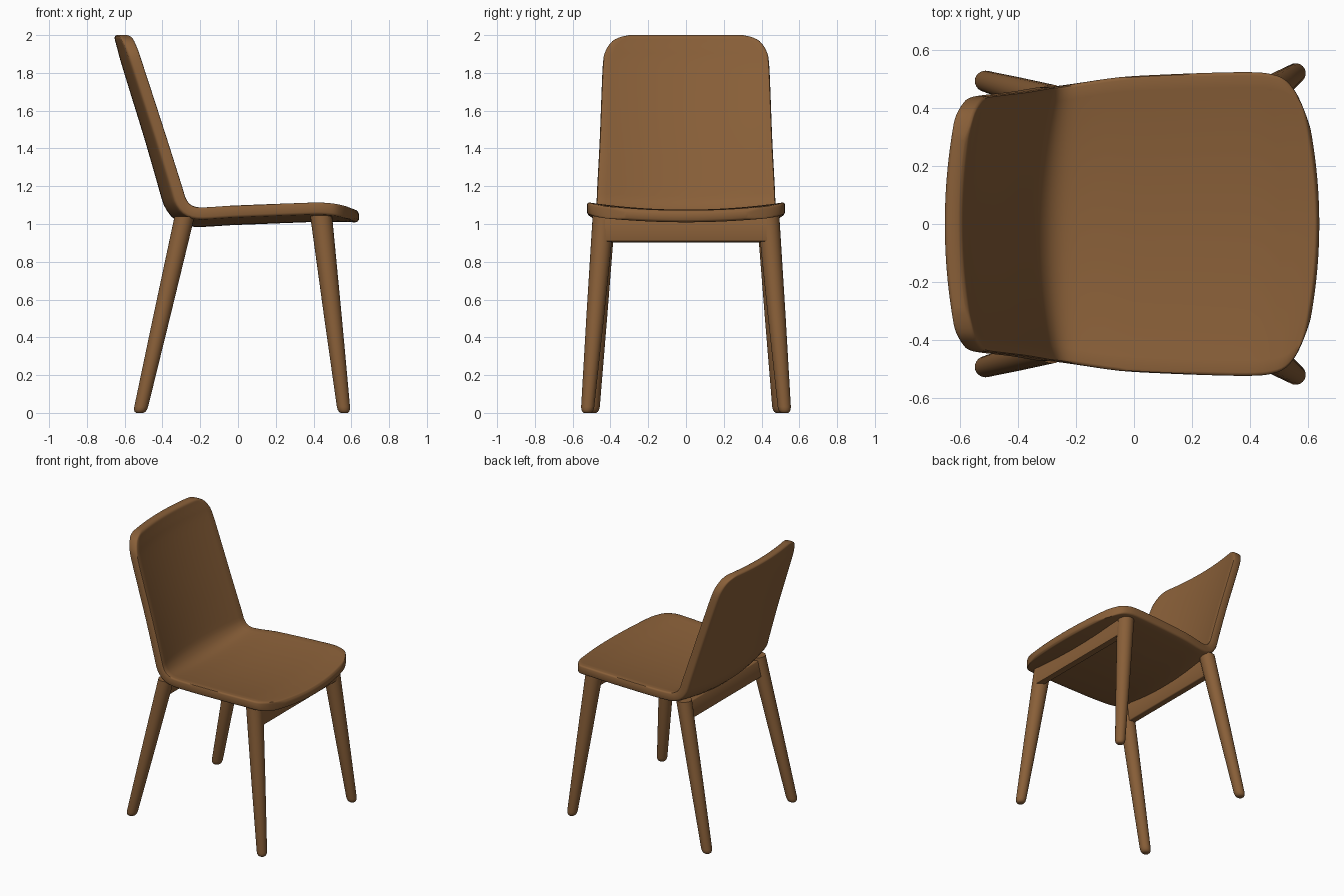
import bpy, bmesh, math
from mathutils import Vector

if "Cube" in bpy.data.objects:
    bpy.data.objects.remove(bpy.data.objects["Cube"])

wood = bpy.data.materials.new("brown wood")
wood.diffuse_color = (0.25, 0.115, 0.04, 1)
wood.use_nodes = True
wood.node_tree.nodes["Principled BSDF"].inputs["Base Color"].default_value = wood.diffuse_color


def finish(bm, name, angle=40):
    bmesh.ops.recalc_face_normals(bm, faces=bm.faces)
    me = bpy.data.meshes.new(name)
    bm.to_mesh(me)
    bm.free()
    ob = bpy.data.objects.new(name, me)
    bpy.context.collection.objects.link(ob)
    me.materials.append(wood)
    bpy.ops.object.select_all(action='DESELECT')
    ob.select_set(True)
    bpy.context.view_layer.objects.active = ob
    bpy.ops.object.shade_smooth_by_angle(angle=math.radians(angle))
    return ob


def bridge(bm, a, b):
    n = len(a)
    for k in range(n):
        bm.faces.new((a[k], a[(k + 1) % n], b[(k + 1) % n], b[k]))


def spline(rows, steps):
    """Catmull-Rom through rows of numbers."""
    out = []
    for i in range(len(rows) - 1):
        p = [rows[max(0, min(len(rows) - 1, i + k))] for k in (-1, 0, 1, 2)]
        for s in range(steps):
            t = s / steps
            out.append([0.5 * (2 * b + (c - a) * t + (2 * a - 5 * b + 4 * c - d) * t * t
                               + (3 * b - a - 3 * c + d) * t ** 3)
                        for a, b, c, d in zip(*p)])
    return out + [list(rows[-1])]


# Moulded seat and back: one curved shell, front edge to top of back.
# x, z, half width, sag, front bow, thickness direction (0 down, 90 back), edge rounding
ROWS = [
    (0.640, 1.095, 0.330, 0.025, 0.07, 0, 0.016),
    (0.630, 1.100, 0.400, 0.027, 0.07, 0, 0.002),
    (0.615, 1.103, 0.460, 0.030, 0.07, 0, 0),
    (0.580, 1.107, 0.500, 0.033, 0.06, 0, 0),
    (0.530, 1.110, 0.517, 0.035, 0.05, 0, 0),
    (0.450, 1.112, 0.524, 0.036, 0.03, 0, 0),
    (0.300, 1.108, 0.523, 0.037, 0.01, 0, 0),
    (0.100, 1.102, 0.516, 0.039, 0, 0, 0),
    (-0.050, 1.097, 0.507, 0.040, 0, 0, 0),
    (-0.180, 1.092, 0.488, 0.044, 0, 5, 0),
    (-0.235, 1.102, 0.477, 0.055, 0, 30, 0),
    (-0.265, 1.135, 0.473, 0.065, 0, 60, 0),
    (-0.285, 1.200, 0.470, 0.070, 0, 82, 0),
    (-0.358, 1.440, 0.457, 0.070, 0, 90, 0),
    (-0.440, 1.700, 0.447, 0.068, 0, 90, 0),
    (-0.491, 1.860, 0.439, 0.066, 0, 90, 0),
    (-0.508, 1.920, 0.424, 0.065, 0, 90, 0),
    (-0.522, 1.968, 0.390, 0.064, 0, 90, 0),
    (-0.527, 1.990, 0.345, 0.064, 0, 90, 0.002),
    (-0.529, 2.000, 0.300, 0.064, 0, 90, 0.014),
]
T, E, N = 0.064, 0.012, 24
bm = bmesh.new()
rings = []
for x, z, w, sag, bow, ang, e in spline(ROWS, 3):
    a = math.radians(ang)
    d = Vector((-math.sin(a), 0, -math.cos(a)))
    e = max(e, 0)
    across = [(w - E) * (2 * j / N - 1) for j in range(N + 1)]
    section = [(y, e) for y in across]
    section += [(w - E * 0.3, e + E * 0.3), (w, e + E), (w, T - e - E), (w - E * 0.3, T - e - E * 0.3)]
    section += [(y, T - e) for y in reversed(across)]
    section += [(-w + E * 0.3, T - e - E * 0.3), (-w, T - e - E), (-w, e + E), (-w + E * 0.3, e + E * 0.3)]
    ring = []
    for y, depth in section:
        q = (y / 0.5) ** 2
        p = Vector((x - bow * q, y, z)) + d * (sag * (1 - q) + depth)
        ring.append(bm.verts.new(p))
    rings.append(ring)
for r0, r1 in zip(rings, rings[1:]):
    bridge(bm, r0, r1)
for ring in (rings[0], rings[-1]):
    bot = ring[N + 5:2 * N + 6][::-1]
    for j in range(N):
        bm.faces.new((ring[j], ring[j + 1], bot[j + 1], bot[j]))
    bm.faces.new([ring[N]] + ring[N + 1:N + 5] + [bot[N]])
    bm.faces.new([bot[0]] + ring[2 * N + 6:] + [ring[0]])
finish(bm, "seat_and_back_shell", 50)


# Tapered splayed legs with rounded feet
def leg(name, foot, top, r0, r1):
    bm = bmesh.new()
    foot, top = Vector(foot), Vector(top)
    prev = None
    for h, k in ((0, 0.55), (0.006, 0.78), (0.016, 0.93), (0.032, 1), (0.5, 1), (top.z, 1)):
        f = h / top.z
        c = foot.lerp(top, f)
        r = (r0 + (r1 - r0) * min(1, f * 1.1)) * k
        ring = [bm.verts.new((c.x + r * math.cos(i * math.tau / 24),
                              c.y + r * math.sin(i * math.tau / 24), h)) for i in range(24)]
        if prev:
            bridge(bm, prev, ring)
        else:
            bm.faces.new(ring)
        prev = ring
    bm.faces.new(prev)
    finish(bm, name, 50)


for side, s in (("left", -1), ("right", 1)):
    leg("front_leg_" + side, (0.562, 0.523 * s, 0), (0.44, 0.436 * s, 1.045), 0.034, 0.058)
    leg("rear_leg_" + side, (-0.52, 0.495 * s, 0), (-0.283, 0.428 * s, 1.04), 0.036, 0.053)


# Aprons joining each pair of legs, leaning with the legs
def apron(name, x_low, x_high, half, z0, z1, thick):
    bm = bmesh.new()
    rings = []
    for s in (-1, 1):
        rings.append([bm.verts.new((x + o, s * half, z)) for x, z, o in (
            (x_low, z0, -thick / 2), (x_low, z0, thick / 2),
            (x_high, z1, thick / 2), (x_high, z1, -thick / 2))])
        bm.faces.new(rings[-1])
    bridge(bm, *rings)
    bmesh.ops.bevel(bm, geom=[e for e in bm.edges if abs(e.verts[0].co.y - e.verts[1].co.y) > 0.1],
                    offset=0.006, segments=2, profile=0.5, affect='EDGES')
    finish(bm, name, 40)


apron("front_apron", 0.482, 0.474, 0.43, 0.908, 1.035, 0.05)
apron("rear_apron", -0.312, -0.29, 0.42, 0.903, 1.02, 0.05)
